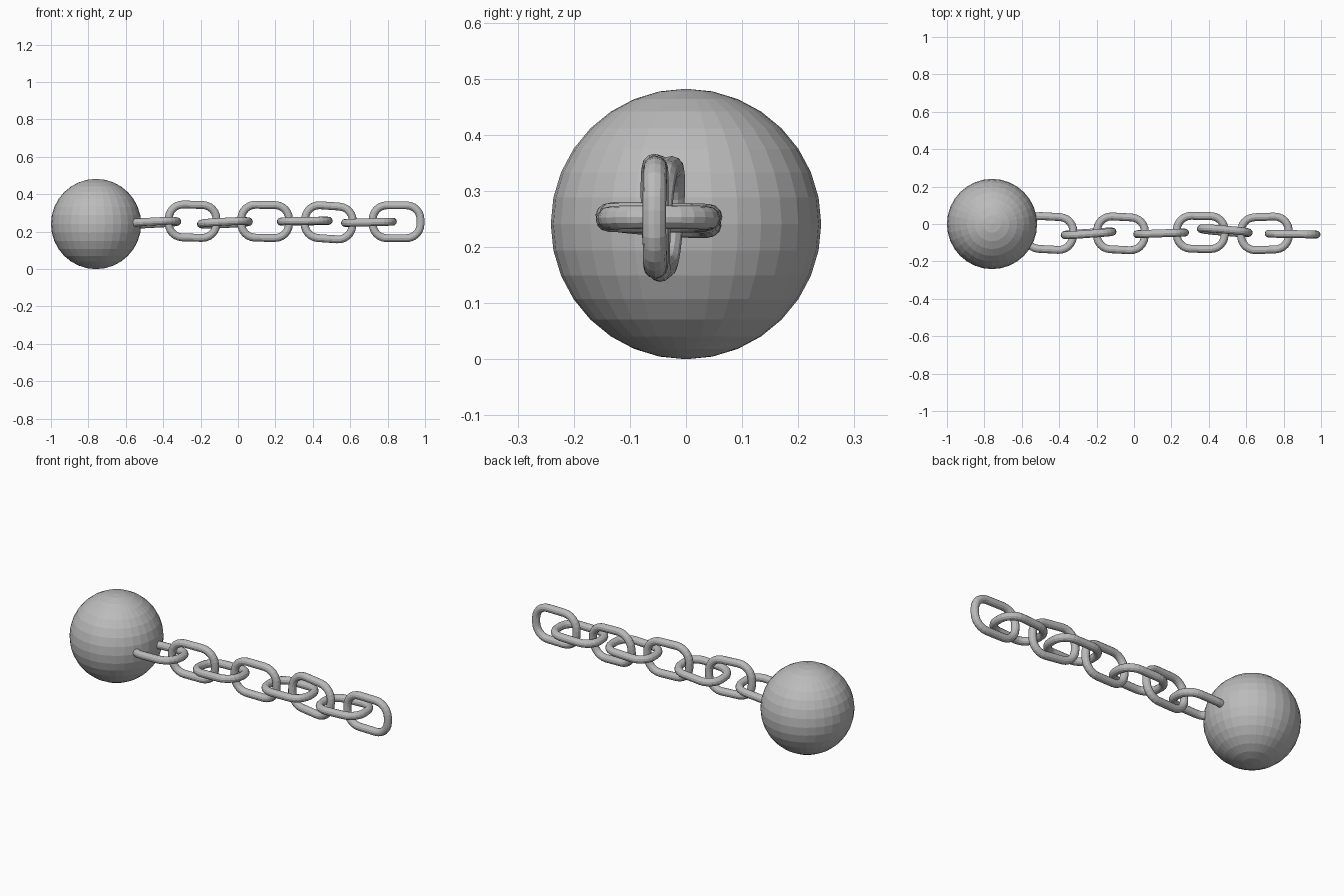
import bpy, bmesh
from math import sin, cos, pi, radians
from mathutils import Matrix, Vector

if "Cube" in bpy.data.objects:
    bpy.data.objects.remove(bpy.data.objects["Cube"])

iron = bpy.data.materials.new("iron_grey")
iron.diffuse_color = (0.5, 0.5, 0.5, 1)
iron.use_nodes = True
iron.node_tree.nodes["Principled BSDF"].inputs["Base Color"].default_value = iron.diffuse_color

HALF_L, HALF_W = 0.128, 0.088   # link centre line half size
CORNER, TUBE = 0.076, 0.021     # corner radius and wire radius
STEPS, SIDES = 6, 12


def finish(bm, name, matrix):
    mesh = bpy.data.meshes.new(name)
    bmesh.ops.recalc_face_normals(bm, faces=bm.faces)
    bm.to_mesh(mesh)
    bm.free()
    mesh.materials.append(iron)
    obj = bpy.data.objects.new(name, mesh)
    obj.matrix_world = matrix
    bpy.context.collection.objects.link(obj)
    return obj


def make_link(name, centre, yaw, pitch, roll):
    """Closed round wire swept along a rounded rectangle."""
    bm = bmesh.new()
    rings = []
    for q, (sx, sy) in enumerate([(1, 1), (-1, 1), (-1, -1), (1, -1)]):
        corner = Vector((sx * (HALF_L - CORNER), sy * (HALF_W - CORNER), 0))
        for i in range(STEPS + 1):
            a = (q + i / STEPS) * pi / 2
            out = Vector((cos(a), sin(a), 0))
            ring = []
            for k in range(SIDES):
                t = 2 * pi * k / SIDES
                p = corner + out * (CORNER + TUBE * cos(t))
                ring.append(bm.verts.new(p + Vector((0, 0, TUBE * sin(t)))))
            rings.append(ring)
    for n, ring in enumerate(rings):
        nxt = rings[(n + 1) % len(rings)]
        for k in range(SIDES):
            j = (k + 1) % SIDES
            bm.faces.new((ring[k], ring[j], nxt[j], nxt[k]))
    m = (Matrix.Translation(centre)
         @ Matrix.Rotation(radians(yaw), 4, 'Z')
         @ Matrix.Rotation(radians(-pitch), 4, 'Y')
         @ Matrix.Rotation(radians(roll), 4, 'X'))
    return finish(bm, name, m)


# heavy ball
bm = bmesh.new()
bmesh.ops.create_uvsphere(bm, u_segments=32, v_segments=16, radius=0.241)
finish(bm, "ball", Matrix.Translation((-0.759, 0, 0.241)))

# chain: centre, yaw, pitch, roll; every second link stands upright
links = [
    ((-0.453, -0.048, 0.248), -3, 3, -4),
    ((-0.243, -0.050, 0.256), 4, -1.5, 2),
    ((-0.070, -0.050, 0.247), -3, 3, -4),
    ((0.145, -0.050, 0.255), 2, -1, 0),
    ((0.357, -0.045, 0.256), -1, 1, -1),
    ((0.485, -0.036, 0.250), -5, -4, -4),
    ((0.700, -0.050, 0.250), 2, 1.5, 0),
    ((0.848, -0.054, 0.253), -1, 0, 0),
]
for n, (centre, yaw, pitch, roll) in enumerate(links):
    make_link(f"chain_link_{n + 1}", centre, yaw, pitch, roll + 90 * (n % 2))
